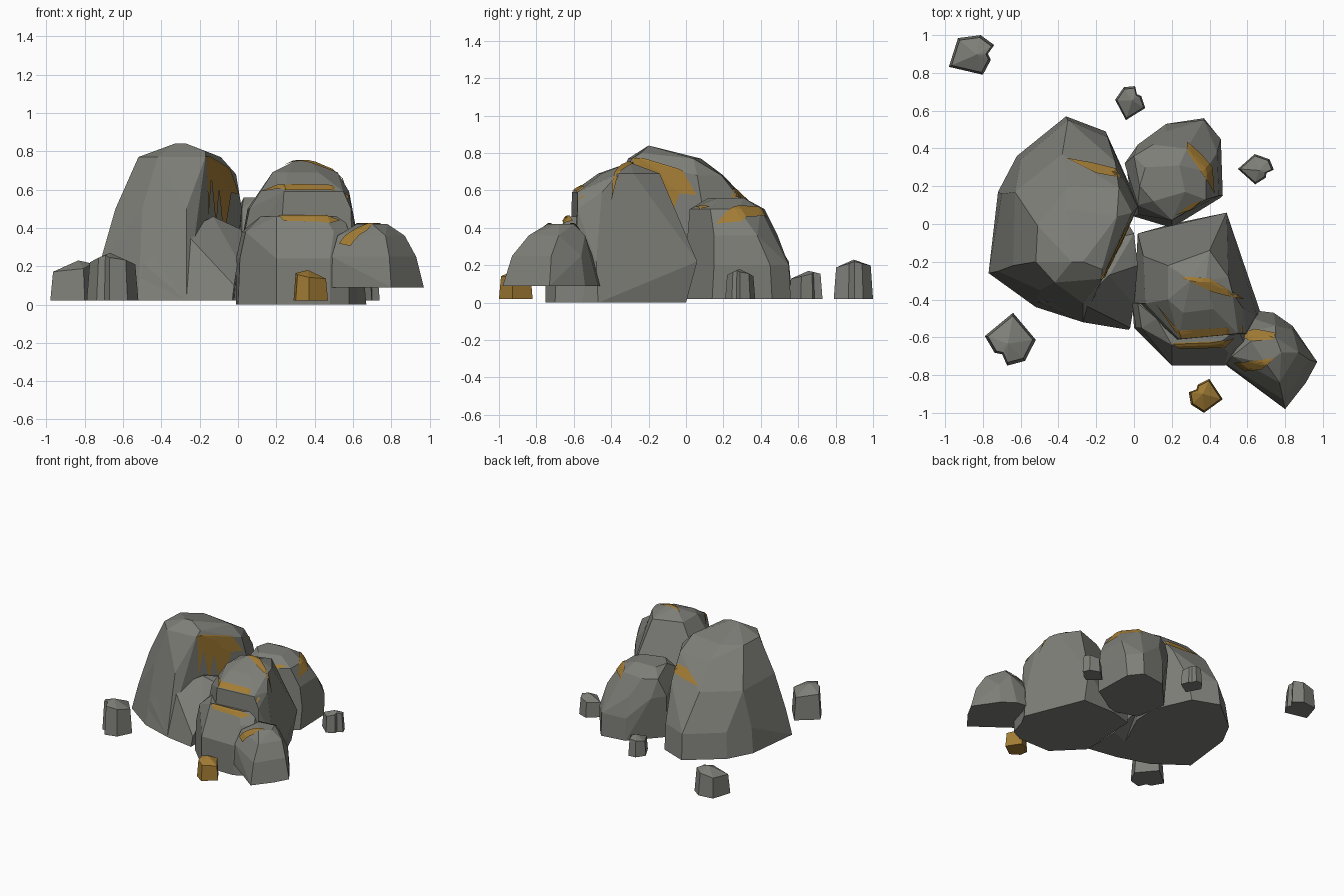
import bpy, bmesh, math
from mathutils import Vector
from mathutils.bvhtree import BVHTree

if "Cube" in bpy.data.objects:
    bpy.data.objects.remove(bpy.data.objects["Cube"])

gold = bpy.data.materials.new("ore")
gold.diffuse_color = (0.36, 0.2, 0.035, 1)
gold.use_nodes = True
gold.node_tree.nodes["Principled BSDF"].inputs["Base Color"].default_value = gold.diffuse_color
stone = bpy.data.materials.new("stone")
stone.diffuse_color = (0.21, 0.21, 0.19, 1)
stone.use_nodes = True
stone.node_tree.nodes["Principled BSDF"].inputs["Base Color"].default_value = stone.diffuse_color


def finish(bm, name, mat):
    bmesh.ops.recalc_face_normals(bm, faces=bm.faces)
    me = bpy.data.meshes.new(name)
    bm.to_mesh(me)
    ob = bpy.data.objects.new(name, me)
    bpy.context.collection.objects.link(ob)
    me.materials.append(mat)
    return ob


def rock(name, pts):
    # faceted boulder: convex hull with nearly flat triangles merged
    bm = bmesh.new()
    vs = [bm.verts.new(p) for p in pts]
    r = bmesh.ops.convex_hull(bm, input=vs)
    dead = {v for v in r["geom_interior"] + r["geom_unused"] if isinstance(v, bmesh.types.BMVert)}
    bmesh.ops.delete(bm, geom=list(dead), context='VERTS')
    tree = BVHTree.FromBMesh(bm)
    bmesh.ops.dissolve_limit(bm, angle_limit=math.radians(9), verts=bm.verts, edges=bm.edges)
    finish(bm, name, stone)
    bm.free()
    return tree


def rings(levels):
    return [(x, y, z) for z, ring in levels for x, y in ring]


def vein(name, tree, outline):
    # ore streak draped from above onto a boulder
    bm = bmesh.new()
    bm.faces.new([bm.verts.new((x, y, 0)) for x, y in outline])
    bmesh.ops.triangulate(bm, faces=bm.faces)
    bmesh.ops.subdivide_edges(bm, edges=bm.edges[:], cuts=3, use_grid_fill=True)
    lost = []
    for v in bm.verts:
        hit = tree.ray_cast(Vector((v.co.x, v.co.y, 2)), Vector((0, 0, -1)))
        if hit[0] is None:
            lost.append(v)
        else:
            n = hit[1] if hit[1].z > 0 else -hit[1]
            v.co = hit[0] + n * 0.007
    bmesh.ops.delete(bm, geom=lost, context='VERTS')
    bmesh.ops.dissolve_limit(bm, angle_limit=math.radians(4), verts=bm.verts, edges=bm.edges)
    ob = finish(bm, name, gold)
    bm.free()
    if sum(p.normal.z for p in ob.data.polygons) < 0:
        ob.data.flip_normals()


# large left boulder
big = rock("large_boulder", rings([
    (0.02, [(-.77, -.26), (-.72, .17), (-.62, .36), (-.36, .57), (-.15, .49), (-.02, .2),
            (-.03, 0), (-.27, -.52), (-.52, -.44), (-.6, -.37)]),
    (0.22, [(-.72, -.25), (-.70, .16), (-.6, .34), (-.35, .55), (-.14, .46), (-.52, -.41), (-.27, -.47)]),
    (0.5, [(-.64, -.22), (-.63, .17), (-.38, .37), (-.1, .33), (.02, .09), (-.27, -.42), (-.5, -.35)]),
    (0.77, [(-.52, -.2), (-.51, -.01), (-.36, .08), (-.09, .04), (-.17, -.29), (-.42, -.31)]),
    (0.68, [(-.35, .2), (-.08, .19), (-.01, .06)]),
    (0.84, [(-.33, -.2), (-.27, -.2)]), (0.80, [(-.17, -.24)])]))

# broad ledge at the foot of the large boulder
rock("boulder_ledge", [
    (-.28, -.42, .38), (-.13, -.27, .46), (0, -.05, .4), (.02, -.22, .39), (0, -.43, .23),
    (-.02, -.55, .1), (-.03, -.56, .02), (-.27, -.52, .02), (-.02, -.25, .02),
    (-.5, -.41, .22), (-.52, -.43, .02), (-.2, -.1, .4), (-.03, 0, .1), (-.2, -.51, .12)])

# tall right boulder
mid = rock("tall_boulder", rings([
    (0.0, [(.0, -.43), (.02, -.05), (.2, 0), (.48, 0), (.58, -.27), (.67, -.47), (.6, -.6), (.2, -.62)]),
    (0.22, [(.0, -.42), (.02, -.05), (.2, 0), (.49, .06), (.56, -.27), (.65, -.48)]),
    (0.5, [(.06, -.42), (.05, -.17), (.45, -.06), (.6, -.42), (.59, -.58), (.25, -.62), (.13, -.5)]),
    (0.59, [(.11, -.4), (.24, -.61), (.55, -.58), (.58, -.45), (.12, -.24)]),
    (0.69, [(.18, -.4), (.18, -.22), (.4, -.14), (.5, -.28), (.52, -.36), (.26, -.47), (.42, -.45)]),
    (0.75, [(.3, -.3), (.38, -.3)])]))

# stepped front of the tall boulder
step = rock("front_step", rings([
    (0.0, [(.0, -.55), (.2, -.75), (.48, -.75), (.58, -.7), (.64, -.5), (-.01, -.4)]),
    (0.24, [(.01, -.55), (.2, -.75), (.48, -.75), (.58, -.69), (.64, -.5), (-.01, -.42)]),
    (0.38, [(.04, -.55), (.2, -.69), (.5, -.68), (.58, -.62), (.02, -.42)]),
    (0.46, [(.2, -.64), (.45, -.63), (.55, -.56), (.12, -.5)])]))

# back boulder
back = rock("back_boulder", rings([
    (0.02, [(-.04, .3), (.17, .53), (.37, .56), (.45, .46), (.46, .14), (.2, -.02), (0, .04)]),
    (0.2, [(-.04, .3), (.17, .53), (.37, .55), (.46, .45), (.47, .15)]),
    (0.36, [(-.05, .32), (.02, .42), (.17, .49), (.34, .46), (.44, .38), (.45, .15), (.2, 0), (.02, .05)]),
    (0.5, [(0, .36), (.1, .42), (.28, .4), (.38, .28), (.38, .13), (.02, .1), (.2, .02)]),
    (0.56, [(.06, .3), (.24, .31), (.27, .17), (.1, .12), (.03, .2)])]))

# small overhanging side rock
side = rock("side_rock", rings([
    (0.09, [(.49, -.75), (.59, -.55), (.66, -.46), (.74, -.47), (.84, -.54), (.97, -.73),
            (.91, -.84), (.8, -.98), (.6, -.79)]),
    (0.25, [(.49, -.74), (.52, -.66), (.63, -.5), (.73, -.5), (.84, -.56), (.93, -.72), (.79, -.93), (.6, -.78)]),
    (0.36, [(.52, -.7), (.6, -.57), (.75, -.54), (.87, -.68), (.77, -.84), (.6, -.75)]),
    (0.42, [(.62, -.62), (.75, -.6), (.78, -.68), (.7, -.74)])]))

# ore streaks
vein("ore_crown", big, [(-.36, .345), (-.22, .32), (-.1, .29), (-.07, .24), (-.2, .265)])
vein("ore_edge", big, [(0, .06), (-.06, -.04), (-.18, -.29), (-.14, -.27), (-.08, -.12)])
vein("ore_back", back, [(.28, .43), (.35, .37), (.41, .3), (.42, .16), (.37, .25), (.28, .38)])
vein("ore_back_low", back, [(.22, .05), (.3, .11), (.36, .13), (.3, .08)])
vein("ore_top", mid, [(.25, -.28), (.4, -.29), (.58, -.4), (.42, -.36)])
vein("ore_ledge", mid, [(.12, -.42), (.24, -.56), (.57, -.54), (.57, -.575), (.25, -.605)])
vein("ore_step", step, [(.2, -.63), (.46, -.62), (.53, -.6), (.48, -.65), (.24, -.655)])
vein("ore_side", side, [(.55, -.59), (.64, -.56), (.75, -.58), (.74, -.61), (.62, -.62)])
vein("ore_side_low", side, [(.53, -.73), (.66, -.72), (.74, -.71), (.68, -.765), (.59, -.775)])

# loose pebbles: notched outline, slightly tapered, sloping faceted top
HEART = [(-1, -.6), (-.6, .85), (.4, 1), (1, .5), (.72, .05), (.85, -.25), (.5, -1)]


def pebble(name, x0, x1, y0, y1, top, turn, mat):
    c, s = math.cos(math.radians(turn)), math.sin(math.radians(turn))
    o = [(x * c - y * s, x * s + y * c) for x, y in HEART]
    ax, bx = min(p[0] for p in o), max(p[0] for p in o)
    ay, by = min(p[1] for p in o), max(p[1] for p in o)
    o = [(x0 + (x - ax) / (bx - ax) * (x1 - x0), y0 + (y - ay) / (by - ay) * (y1 - y0)) for x, y in o]
    mx, my = (x0 + x1) / 2, (y0 + y1) / 2
    bm = bmesh.new()
    # rim is highest at the notch and falls away to the far side
    rim = [.72, .76, .85, .9, .95, .9, .8]
    low = [bm.verts.new((x, y, .02)) for x, y in o]
    high = [bm.verts.new((mx + (x - mx) * .88, my + (y - my) * .88, .02 + (top - .02) * h))
            for (x, y), h in zip(o, rim)]
    nx, ny = o[4]
    cap = bm.verts.new((mx + (nx - mx) * .3, my + (ny - my) * .3, top))
    n = len(o)
    bm.faces.new(low)
    for i in range(n):
        j = (i + 1) % n
        bm.faces.new((low[i], low[j], high[j], high[i]))
        bm.faces.new((high[i], high[j], cap))
    bmesh.ops.dissolve_limit(bm, angle_limit=math.radians(8), verts=bm.verts, edges=bm.edges)
    finish(bm, name, mat)
    bm.free()


pebble("pebble_back_left", -.98, -.74, .79, 1.0, .23, 0, stone)
pebble("pebble_back", -.1, .06, .55, .73, .17, 45, stone)
pebble("pebble_right", .55, .74, .21, .37, .18, -30, stone)
pebble("pebble_front_left", -.79, -.52, -.75, -.47, .27, -125, stone)
pebble("ore_pebble", .29, .47, -1.0, -.82, .18, 140, gold)
